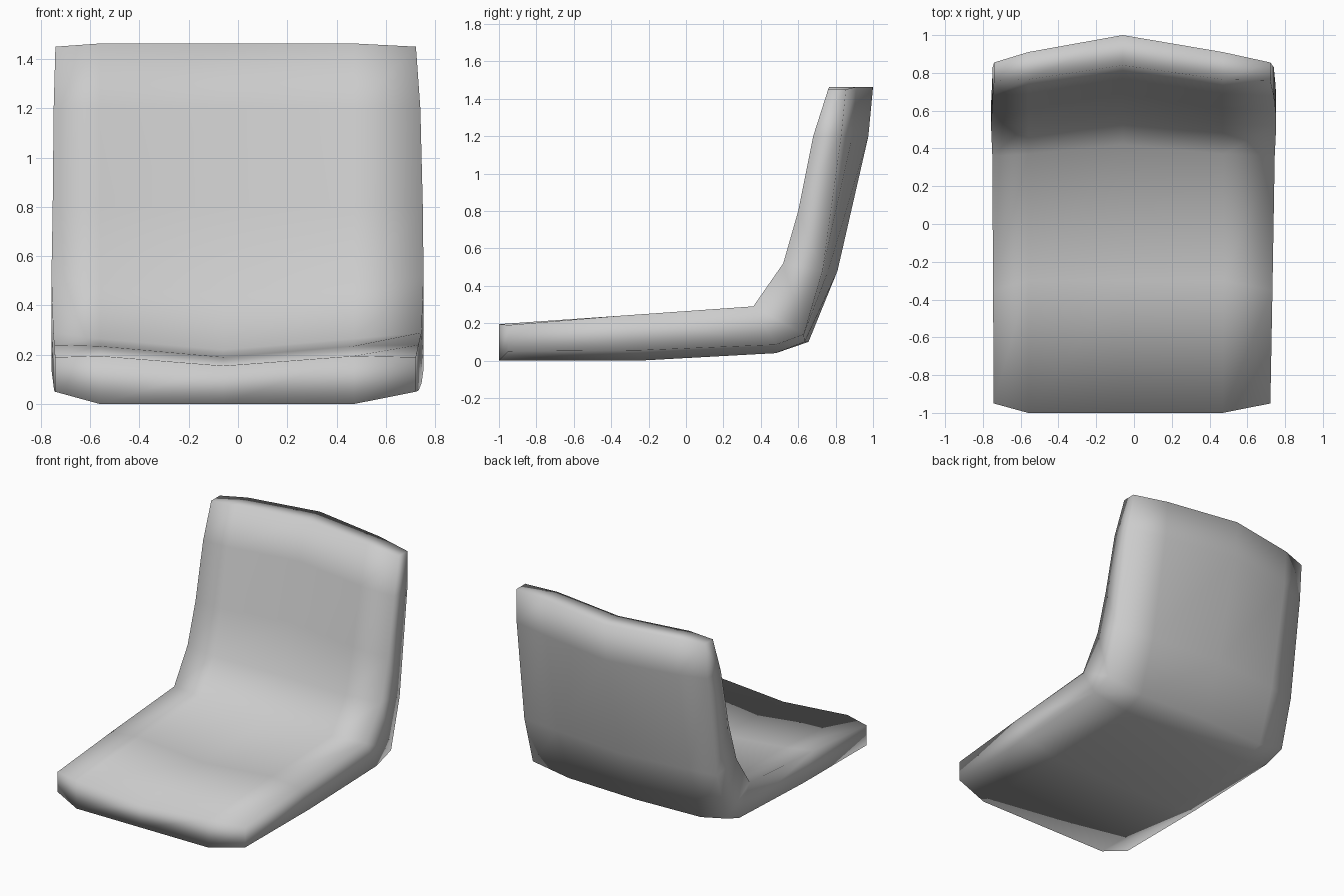
import bpy, bmesh

if "Cube" in bpy.data.objects:
    bpy.data.objects.remove(bpy.data.objects["Cube"])

# Lengthwise (y, z) profiles: front lip -> bend -> top, for upper and lower skins
CENTRE = (
    [(-1, .155), (-.3, .19), (.42, .22), (.59, .46), (.69, .8), (.77, 1.2), (.84, 1.463)],
    [(-1, .0), (-.25, .0), (.48, .04), (.655, .1), (.81, .48), (.975, 1.2), (1, 1.463)])
SHOULDER = (
    [(-1, .195), (-.3, .235), (.37, .265), (.53, .49), (.61, .8), (.69, 1.2), (.765, 1.463)],
    [(-1, .0), (-.25, .0), (.48, .04), (.635, .1), (.76, .48), (.89, 1.2), (.91, 1.463)])
SIDE = (
    [(-.95, .19), (-.35, .24), (.36, .29), (.52, .52), (.6, .8), (.68, 1.2), (.76, 1.45)],
    [(-.95, .05), (-.25, .055), (.48, .085), (.63, .14), (.73, .48), (.83, 1.2), (.855, 1.45)])

# Outline half-widths along the profile
RIGHT = [.722, .733, .745, .753, .75, .74, .722]
LEFT = [-.743, -.746, -.75, -.757, -.752, -.748, -.741]
N = len(RIGHT)


def add_ring(bm, xs, profile):
    """Closed loop: upper skin front-to-top, then lower skin top-to-front."""
    upper, lower = profile
    pts = [(xs[i], *upper[i]) for i in range(N)]
    pts += [(xs[i], *lower[i]) for i in reversed(range(N))]
    return [bm.verts.new(p) for p in pts]


# Seat shell: five lengthwise rings joined side to side
bm = bmesh.new()
rings = [add_ring(bm, xs, prof) for xs, prof in (
    (LEFT, SIDE), ([-.56] * N, SHOULDER), ([-.06] * N, CENTRE),
    ([.47] * N, SHOULDER), (RIGHT, SIDE))]
for a, b in zip(rings, rings[1:]):
    for i in range(2 * N):
        j = (i + 1) % (2 * N)
        bm.faces.new((a[i], a[j], b[j], b[i]))

# Side walls between upper and lower skins
for r in (rings[0], rings[-1]):
    for i in range(N - 1):
        bm.faces.new((r[i], r[i + 1], r[2 * N - 2 - i], r[2 * N - 1 - i]))

bmesh.ops.recalc_face_normals(bm, faces=bm.faces)
for f in bm.faces:
    f.smooth = True
mesh = bpy.data.meshes.new("seat_shell")
bm.to_mesh(mesh)
bm.free()
bpy.context.collection.objects.link(bpy.data.objects.new("seat_shell", mesh))
